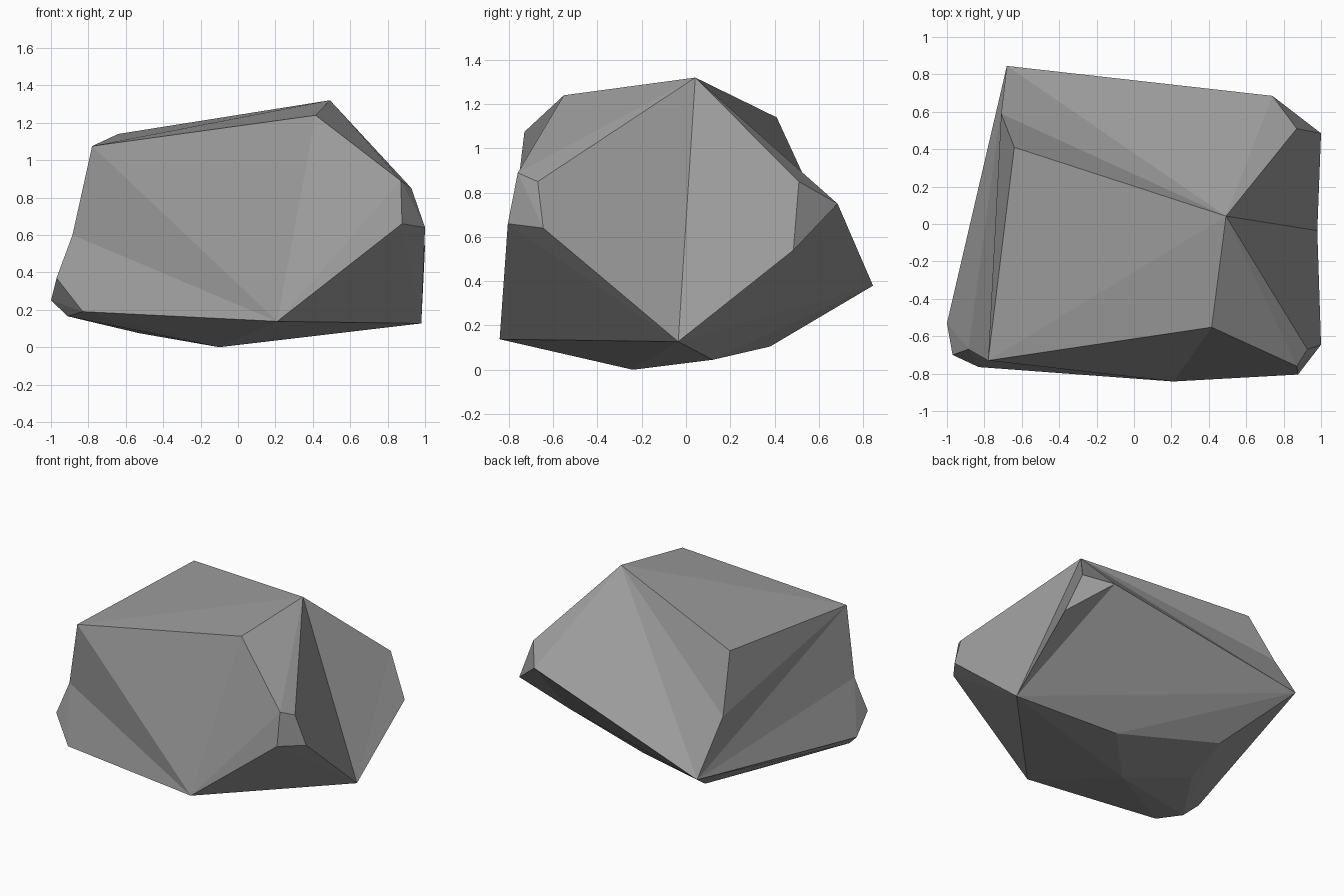
import bpy, bmesh
from itertools import combinations
from mathutils import Vector

if "Cube" in bpy.data.objects:
    bpy.data.objects.remove(bpy.data.objects["Cube"])

# Corner points of the boulder, grouped by region
crown = [(.492, .042, 1.32), (-.78, -.73, 1.075), (.415, -.552, 1.24)]
back = [(-.68, .845, .38), (.74, .685, .75), (.87, .51, .85), (1, .485, .54)]
right = [(.98, -.035, .127), (1, -.645, .64), (.927, -.67, .85), (.87, -.76, .89), (.877, -.805, .66)]
front_left = [(.21, -.842, .138), (-.83, -.765, .19), (-.97, -.70, .37), (-1, -.53, .25), (-.91, -.58, .165)]
base = [(-.10, -.24, 0), (-.53, -.04, .075), (-.42, .38, .105), (.25, .12, .045)]
points = crown + back + right + front_left + base


def convex_faces(pts):
    """Triangles that have every other point on one side."""
    found = set()
    for tri in combinations(pts, 3):
        a, b, c = map(Vector, tri)
        n = (b - a).cross(c - a)
        sides = [n.dot(Vector(p) - a) for p in pts if p not in tri]
        if max(sides) <= 0 or min(sides) >= 0:
            found.add(frozenset(tri))
    return found


faces = convex_faces(points)


def sharing(*corners):
    return [f for f in faces if f.issuperset(corners)]


def flip(a, b):
    """Turn the diagonal between two neighbouring triangles."""
    pair = sharing(a, b)
    if len(pair) == 2:
        c, d = [next(iter(f - {a, b})) for f in pair]
        faces.difference_update(pair)
        faces.update({frozenset((a, c, d)), frozenset((b, c, d))})


def dent(a, b, p):
    """Split an edge at a new corner."""
    for f in sharing(a, b):
        faces.discard(f)
        faces.update({(f - {a}) | {p}, (f - {b}) | {p}})


def poke(a, b, c, p):
    """Split a triangle into three around a new corner."""
    for f in sharing(a, b, c):
        faces.discard(f)
        faces.update({(f - {q}) | {p} for q in f})


apex, shoulder = crown[0], crown[1]
tail = back[0]

# Left rear: hollow first, then the ridge corner above it
hollow, ridge = (-.71, .59, .75), (-.64, .41, 1.14)
poke(apex, shoulder, tail, hollow)
poke(apex, shoulder, hollow, ridge)

# Left front: shallow hollow under the shoulder
dent(shoulder, front_left[2], (-.885, -.67, .60))
flip(shoulder, front_left[1])
flip(shoulder, front_left[3])

# Front: crease from the crown down to the lower front corner
flip(shoulder, right[4])
flip(shoulder, right[3])

# Right: crease from the apex down to the lower right corner
flip(right[1], back[3])
flip(right[2], back[3])
flip(right[1], back[2])
flip(right[2], back[2])

# Right rear: crease below the back corner
flip(back[3], base[3])
flip(back[3], tail)

# Build the mesh, flat shaded
bm = bmesh.new()
verts = {p: bm.verts.new(p) for p in sorted({p for f in faces for p in f})}
for f in faces:
    bm.faces.new([verts[p] for p in sorted(f)])
bmesh.ops.recalc_face_normals(bm, faces=bm.faces[:])
mesh = bpy.data.meshes.new("boulder")
bm.to_mesh(mesh)
bm.free()

# Single stone colour
stone = bpy.data.materials.new("grey stone")
stone.diffuse_color = (.33, .33, .33, 1)
stone.use_nodes = True
stone.node_tree.nodes["Principled BSDF"].inputs["Base Color"].default_value = stone.diffuse_color
mesh.materials.append(stone)
boulder = bpy.data.objects.new("boulder", mesh)
bpy.context.collection.objects.link(boulder)
